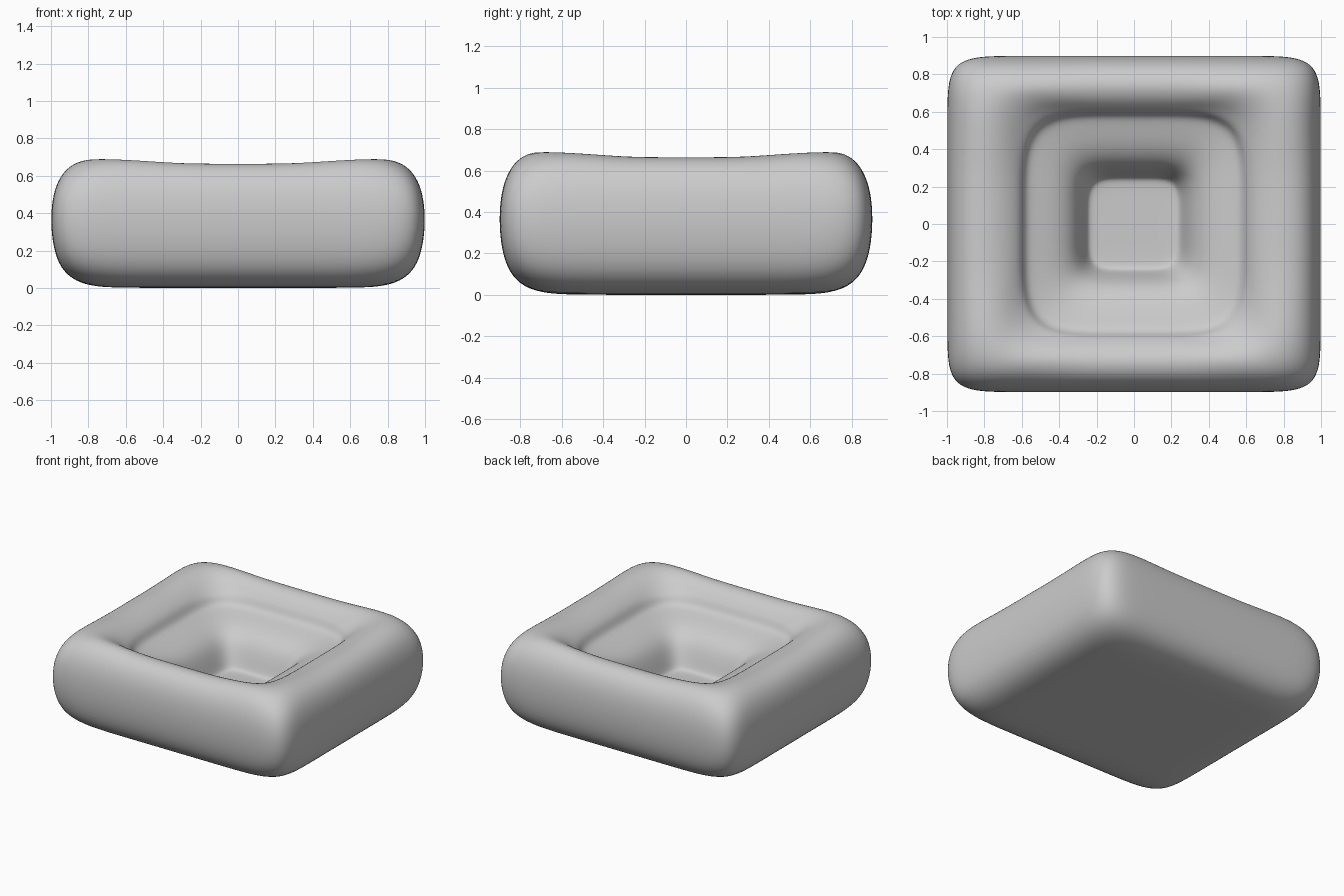
import bpy, bmesh
from math import sin, cos, pi

if "Cube" in bpy.data.objects:
    bpy.data.objects.remove(bpy.data.objects["Cube"])

SEG = 96

# Lofted section rings: half width x, half depth y, height, corner squareness, corner lift
RINGS = [
    (.25, .22, 0, 9, 0), (.62, .55, .001, 9, 0), (.76, .67, .006, 9, 0),
    (.87, .78, .034, 9, 0), (.95, .853, .105, 11, 0), (.988, .89, .215, 13, 0),
    (1.003, .903, .36, 14, 0), (.99, .892, .50, 14, 0), (.952, .857, .595, 12, .008),
    (.89, .805, .651, 10, .018), (.81, .745, .668, 9, .026), (.74, .70, .659, 8, .024),
    (.68, .66, .638, 7, .014), (.63, .63, .607, 6, .004), (.605, .605, .578, 5, 0),
    (.59, .59, .545, 5, 0), (.57, .57, .518, 5, 0), (.53, .53, .503, 5, 0),
    (.44, .44, .477, 5, 0), (.37, .37, .442, 5, 0), (.315, .315, .387, 5, 0),
    (.275, .275, .295, 5, 0), (.25, .25, .225, 5, 0), (.225, .225, .21, 5, 0),
    (.10, .10, .21, 5, 0),
]


def ring(bm, hx, hy, z, n, lift):
    """One rounded-rectangle loop of vertices."""
    verts = []
    for i in range(SEG):
        a = 2 * pi * i / SEG
        c, s = cos(a), sin(a)
        r = (abs(c) ** n + abs(s) ** n) ** (-1 / n)
        verts.append(bm.verts.new((hx * r * c, hy * r * s, z + lift * abs(sin(2 * a)) ** 5)))
    return verts


def bridge(bm, a, b):
    for i in range(SEG):
        j = (i + 1) % SEG
        bm.faces.new((a[i], a[j], b[j], b[i]))


def cap(bm, loop, z):
    mid = bm.verts.new((0, 0, z))
    for i in range(SEG):
        bm.faces.new((loop[i], loop[(i + 1) % SEG], mid))


# Soft block with a stepped square basin in its top
bm = bmesh.new()
loops = [ring(bm, *r) for r in RINGS]
for a, b in zip(loops, loops[1:]):
    bridge(bm, a, b)
cap(bm, loops[0], RINGS[0][2])
cap(bm, loops[-1], RINGS[-1][2])
bmesh.ops.recalc_face_normals(bm, faces=bm.faces)
for f in bm.faces:
    f.smooth = True
mesh = bpy.data.meshes.new("stepped_basin")
bm.to_mesh(mesh)
bm.free()
basin = bpy.data.objects.new("stepped_basin", mesh)
bpy.context.collection.objects.link(basin)
sub = basin.modifiers.new("smooth", 'SUBSURF')
sub.levels = sub.render_levels = 2
